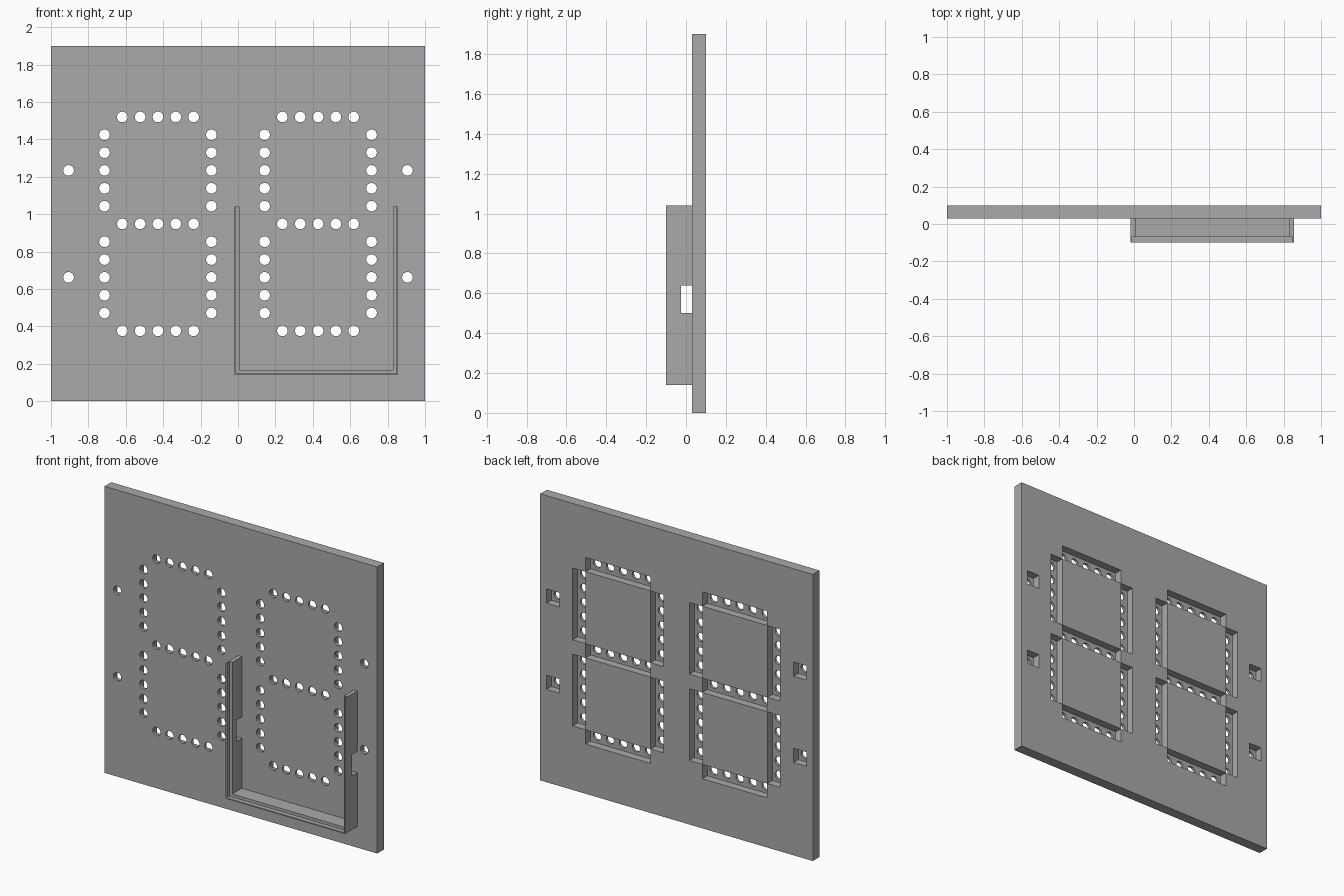
import bpy, bmesh
from mathutils import Matrix, Vector

if "Cube" in bpy.data.objects:
    bpy.data.objects.remove(bpy.data.objects["Cube"], do_unlink=True)

grey = bpy.data.materials.new("plain grey")
grey.use_nodes = True
grey.diffuse_color = (0.4, 0.4, 0.4, 1)
grey.node_tree.nodes["Principled BSDF"].inputs["Base Color"].default_value = (0.4, 0.4, 0.4, 1)

STEP = 0.0953              # spacing of the light holes
FRONT, BACK, TOP = 0.03, 0.1, 1.9
FLOOR = 0.048              # bottom of the rear pockets
MID_Z = 0.948


def finish(name, bm):
    bmesh.ops.recalc_face_normals(bm, faces=bm.faces)
    mesh = bpy.data.meshes.new(name)
    bm.to_mesh(mesh)
    bm.free()
    mesh.materials.append(grey)
    obj = bpy.data.objects.new(name, mesh)
    bpy.context.collection.objects.link(obj)
    return obj


def add_box(bm, x0, x1, y0, y1, z0, z1):
    centre = Vector((x0 + x1, y0 + y1, z0 + z1)) / 2
    size = (x1 - x0, y1 - y0, z1 - z0, 1)
    bmesh.ops.create_cube(bm, size=1, matrix=Matrix.Translation(centre) @ Matrix.Diagonal(size))


def add_hole(bm, x, z):
    turn = Matrix.Translation((x, BACK / 2, z)) @ Matrix.Rotation(1.5708, 4, "X")
    bmesh.ops.create_cone(bm, cap_ends=True, segments=24, radius1=0.0285,
                          radius2=0.0285, depth=0.4, matrix=turn)


def cut(obj, cutter):
    cutter.hide_render = True
    mod = obj.modifiers.new("cut", "BOOLEAN")
    mod.operation, mod.solver, mod.object = "DIFFERENCE", "EXACT", cutter
    bpy.context.view_layer.objects.active = obj
    bpy.ops.object.modifier_apply(modifier=mod.name)
    bpy.data.objects.remove(cutter, do_unlink=True)


# Plate
bm = bmesh.new()
add_box(bm, -1, 1, FRONT, BACK, 0, TOP)
plate = finish("display_plate", bm)

# Rear pockets and light holes: seven segments per digit, plus four side lights
pockets, holes = bmesh.new(), bmesh.new()


def add_pocket(x, z, wide, high):
    w, h = wide * STEP / 2 - 0.0004, high * STEP / 2 - 0.0004
    add_box(pockets, x - w, x + w, FLOOR, BACK + 0.1, z - h, z + h)


for cx in (-0.428, 0.428):
    for row in (-6, 0, 6):
        z = MID_Z + row * STEP
        add_pocket(cx, z, 5, 1)
        for i in range(-2, 3):
            add_hole(holes, cx + i * STEP, z)
    for col in (-3, 3):
        for row in (-3, 3):
            x, z = cx + col * STEP, MID_Z + row * STEP
            add_pocket(x, z, 1, 5)
            for i in range(-2, 3):
                add_hole(holes, x, z + i * STEP)

for x in (-0.906, 0.906):
    for row in (-3, 3):
        add_pocket(x, MID_Z + row * STEP, 1, 1)
        add_hole(holes, x, MID_Z + row * STEP)

cut(plate, finish("pocket_cutter", pockets))
cut(plate, finish("hole_cutter", holes))


# U-shaped holder on the front
def u_frame(name, thick, y0, y1):
    x0, x1, z0, z1 = -0.02, 0.855, 0.14, 1.04
    outline = [(x0, z1), (x0, z0), (x1, z0), (x1, z1), (x1 - thick, z1),
               (x1 - thick, z0 + thick), (x0 + thick, z0 + thick), (x0 + thick, z1)]
    bm = bmesh.new()
    face = bm.faces.new([bm.verts.new((x, y0, z)) for x, z in outline])
    out = bmesh.ops.extrude_face_region(bm, geom=[face])["geom"]
    verts = [v for v in out if isinstance(v, bmesh.types.BMVert)]
    bmesh.ops.translate(bm, verts=verts, vec=(0, y1 - y0, 0))
    return finish(name, bm)


u_frame("holder_lip", 0.008, -0.1, -0.07)
wall = u_frame("holder_wall", 0.027, -0.07, FRONT)

# Cable notch through both side walls
bm = bmesh.new()
add_box(bm, -0.2, 1, -0.025, FRONT + 0.1, 0.5, 0.64)
cut(wall, finish("notch_cutter", bm))
